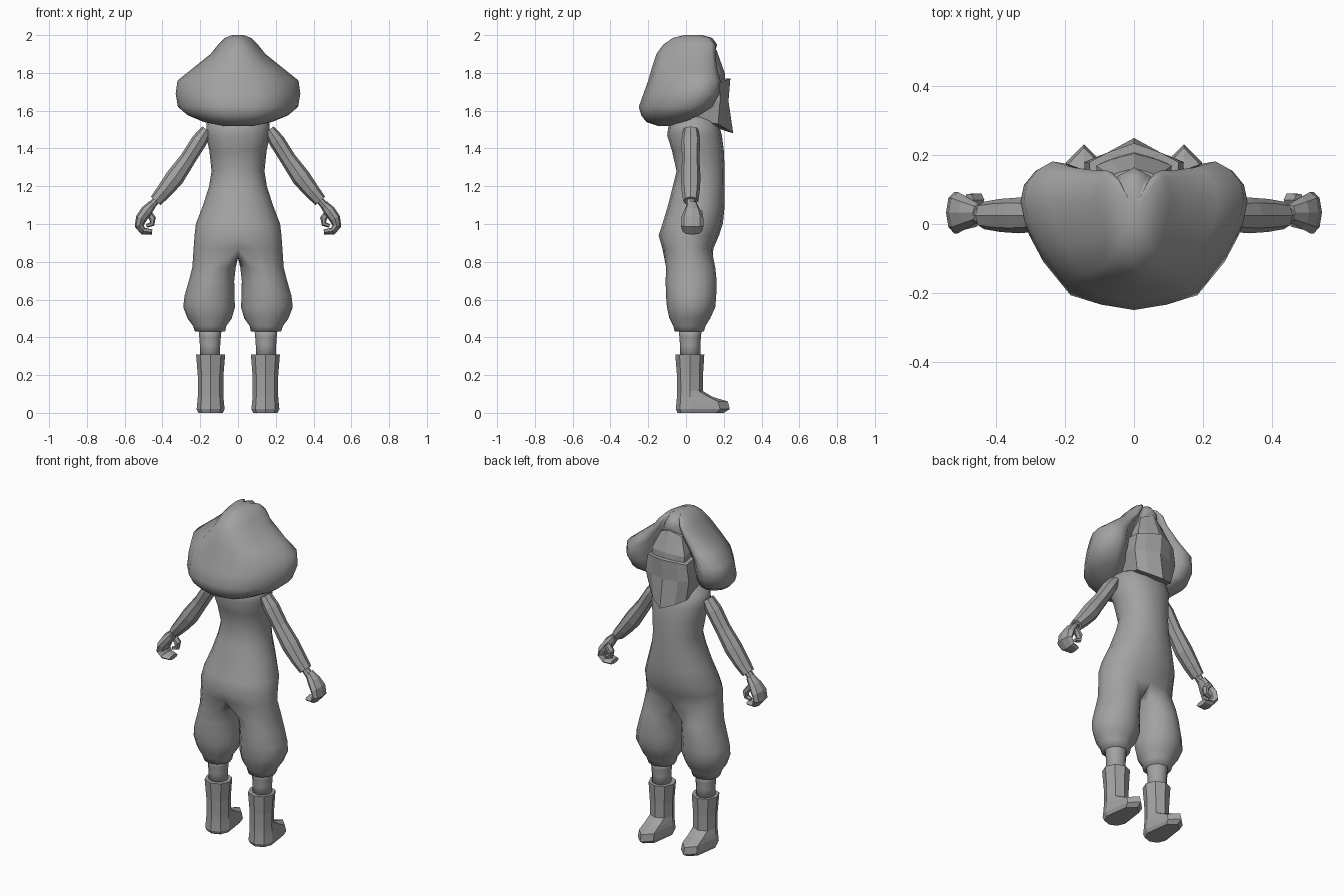
import bpy, bmesh, math
from mathutils import Matrix, Vector

cube = bpy.data.objects.get("Cube")
if cube:
    bpy.data.objects.remove(cube, do_unlink=True)

grey = bpy.data.materials.new("plain grey")
grey.use_nodes = True
COLOUR = (0.36, 0.36, 0.36, 1)
grey.diffuse_color = COLOUR
grey.node_tree.nodes["Principled BSDF"].inputs["Base Color"].default_value = COLOUR


def bridge(bm, a, b, closed):
    n = len(a)
    for i in range(n if closed else n - 1):
        j = (i + 1) % n
        bm.faces.new((a[i], a[j], b[j], b[i]))


def add_rings(bm, rings):
    return [[bm.verts.new(p) for p in ring] for ring in rings]


def finish(name, bm, smooth):
    """Mirror across x, weld the middle and make the object."""
    geom = bm.verts[:] + bm.edges[:] + bm.faces[:]
    bmesh.ops.mirror(bm, geom=geom, matrix=Matrix(), merge_dist=0.0005, axis='X')
    bmesh.ops.remove_doubles(bm, verts=bm.verts[:], dist=0.0005)
    bmesh.ops.recalc_face_normals(bm, faces=bm.faces[:])
    for f in bm.faces:
        f.smooth = smooth
    mesh = bpy.data.meshes.new(name)
    bm.to_mesh(mesh)
    bm.free()
    mesh.materials.append(grey)
    obj = bpy.data.objects.new(name, mesh)
    bpy.context.collection.objects.link(obj)
    return obj


def loft(name, rings, closed=True, smooth=False):
    bm = bmesh.new()
    vs = add_rings(bm, rings)
    for a, b in zip(vs, vs[1:]):
        bridge(bm, a, b, closed)
    bm.faces.new(vs[0])
    bm.faces.new(vs[-1])
    return finish(name, bm, smooth)


def oval(cx, cy, z, rx, ry, n, start=0):
    return [(cx + rx * math.cos(start + math.tau * i / n),
             cy + ry * math.sin(start + math.tau * i / n), z) for i in range(n)]


def tube(name, path, y, sides=8):
    """Limb in the xz plane; path items are x, z, thickness, depth."""
    rings = []
    for i, (x, z, t, d) in enumerate(path):
        p, q = path[max(i - 1, 0)], path[min(i + 1, len(path) - 1)]
        along = Vector((q[0] - p[0], 0, q[1] - p[1])).normalized()
        across = Vector((along.z, 0, -along.x))
        ring = []
        for k in range(sides):
            a = math.tau * k / sides
            ring.append(Vector((x, y, z)) + across * t * math.cos(a)
                        + Vector((0, d * math.sin(a), 0)))
        rings.append(ring)
    return loft(name, rings)


# Body suit: half torso rings (z, half width, back y, front y)
torso = [(1.59, .08, -.03, .12), (1.54, .165, -.09, .17), (1.47, .17, -.1, .19),
         (1.39, .152, -.075, .2), (1.28, .14, -.05, .205), (1.2, .153, -.07, .205),
         (1.1, .185, -.095, .205), (1.0, .223, -.125, .195), (.94, .23, -.145, .175),
         (.87, .235, -.125, .145)]
# Trouser leg rings (z, centre x, centre y, x radius, y radius)
trouser = [(.77, .127, .025, .115, .13), (.7, .14, .027, .12, .135),
           (.62, .151, .027, .132, .133), (.56, .153, .027, .137, .128),
           (.5, .15, .02, .117, .108), (.46, .15, .018, .088, .085),
           (.43, .148, .018, .08, .077)]
bm = bmesh.new()
half = []
for z, w, back, front in torso:
    mid, dep = (back + front) / 2, (front - back) / 2
    angles = [math.radians(-90 + 22.5 * i) for i in range(9)]
    half.append([(w * abs(math.cos(a)) ** .85, mid + dep * math.sin(a), z) for a in angles])
upper = add_rings(bm, half)
for a, b in zip(upper, upper[1:]):
    bridge(bm, a, b, False)
bm.faces.new(upper[0])
crotch = [bm.verts.new((0, y, .82)) for y in (.08, .02, -.04)]
legs = add_rings(bm, [oval(cx, cy, z, rx, ry, 12, math.radians(-120))
                      for z, cx, cy, rx, ry in trouser])
chain = [upper[-1] + crotch] + legs
for a, b in zip(chain, chain[1:]):
    bridge(bm, a, b, True)
bm.faces.new(legs[-1])
finish("body_suit", bm, True)

# Shins
shins = loft("shins", [oval(.148, .022, z, r, r, 12) for z, r in
                       ((.28, .054), (.36, .054), (.4, .057), (.45, .062))], smooth=True)

# Boots: eight-sided shafts whose front corners stretch into a pointed toe
boot_rings = []
for z, r, toe, instep in ((0.0, .065, .2, .16), (.02, .074, .232, .18), (.06, .07, .222, .17),
                          (.085, .068, .14, .12), (.115, .067, .09, .07),
                          (.2, .068, .09, .071), (.31, .077, .097, .074)):
    ring = oval(.145, .02, z, r, r, 8)
    for k, y in ((1, instep), (2, toe), (3, instep)):
        ring[k] = (ring[k][0], y, z)
    boot_rings.append(ring)
loft("boots", boot_rings)

# Arms, wrists, curled hands and thumbs
tube("arms", [(.165, 1.5, .03, .04), (.205, 1.44, .042, .05), (.265, 1.345, .042, .046),
              (.335, 1.245, .05, .052), (.39, 1.175, .042, .048), (.436, 1.122, .034, .04)], .025)
tube("wrists", [(.42, 1.14, .02, .024), (.465, 1.09, .02, .024)], .025)
tube("hands", [(.452, 1.107, .022, .026), (.485, 1.068, .031, .045), (.512, 1.03, .03, .06),
               (.523, .99, .024, .06), (.502, .962, .02, .052), (.455, .957, .014, .04)], .033)
tube("thumbs", [(.48, 1.065, .018, .02), (.452, 1.03, .018, .022),
                (.455, 1.0, .014, .018), (.485, .99, .01, .012)], .07, 6)


# Face: faceted lower mask and upper head, ridged down the middle
def face_ring(z, side_z, ridge, side_y, w):
    return [(0, ridge, z), (w * .6, (ridge + side_y) / 2, (z + side_z) / 2),
            (w, side_y, side_z), (w * .9, .03, side_z + .02), (0, .03, side_z + .02)]


loft("face_mask", [face_ring(1.48, 1.53, .25, .17, .12), face_ring(1.65, 1.65, .225, .18, .145),
                   face_ring(1.77, 1.75, .235, .18, .13)], closed=True)
loft("upper_head", [face_ring(1.74, 1.73, .21, .17, .11), face_ring(1.8, 1.79, .205, .17, .11),
                    face_ring(1.92, 1.89, .162, .14, .07)], closed=True)

# Hair: hood of rings (z, half width, back y, lobe front y, notch y)
hair = [(1.52, .08, -.15, -.08, -.09), (1.54, .18, -.21, -.01, -.03),
        (1.575, .265, -.237, .07, .03), (1.62, .318, -.25, .14, .05),
        (1.69, .33, -.225, .178, .06), (1.76, .32, -.2, .182, .07),
        (1.82, .245, -.183, .165, .1), (1.9, .145, -.157, .155, .15),
        (1.95, .105, -.12, .155, .165), (1.985, .07, -.07, .13, .14),
        (2.0, .03, -.01, .08, .085)]
# Outline as fractions of width, and of depth from back to lobe front
outline = [(0, 0), (.3, .04), (.58, .11), (.83, .36), (.96, .56), (1, .72),
           (.97, .84), (.87, .94), (.74, 1), (.6, .98), (.48, .88)]
hair_rings = []
for z, w, back, front, notch in hair:
    ring = [(w * u, back + (front - back) * v, z) for u, v in outline]
    ring += [(w * .38, (ring[-1][1] + notch) / 2, z), (0, notch, z)]
    hair_rings.append(ring)
loft("hair", hair_rings, closed=False, smooth=True)
